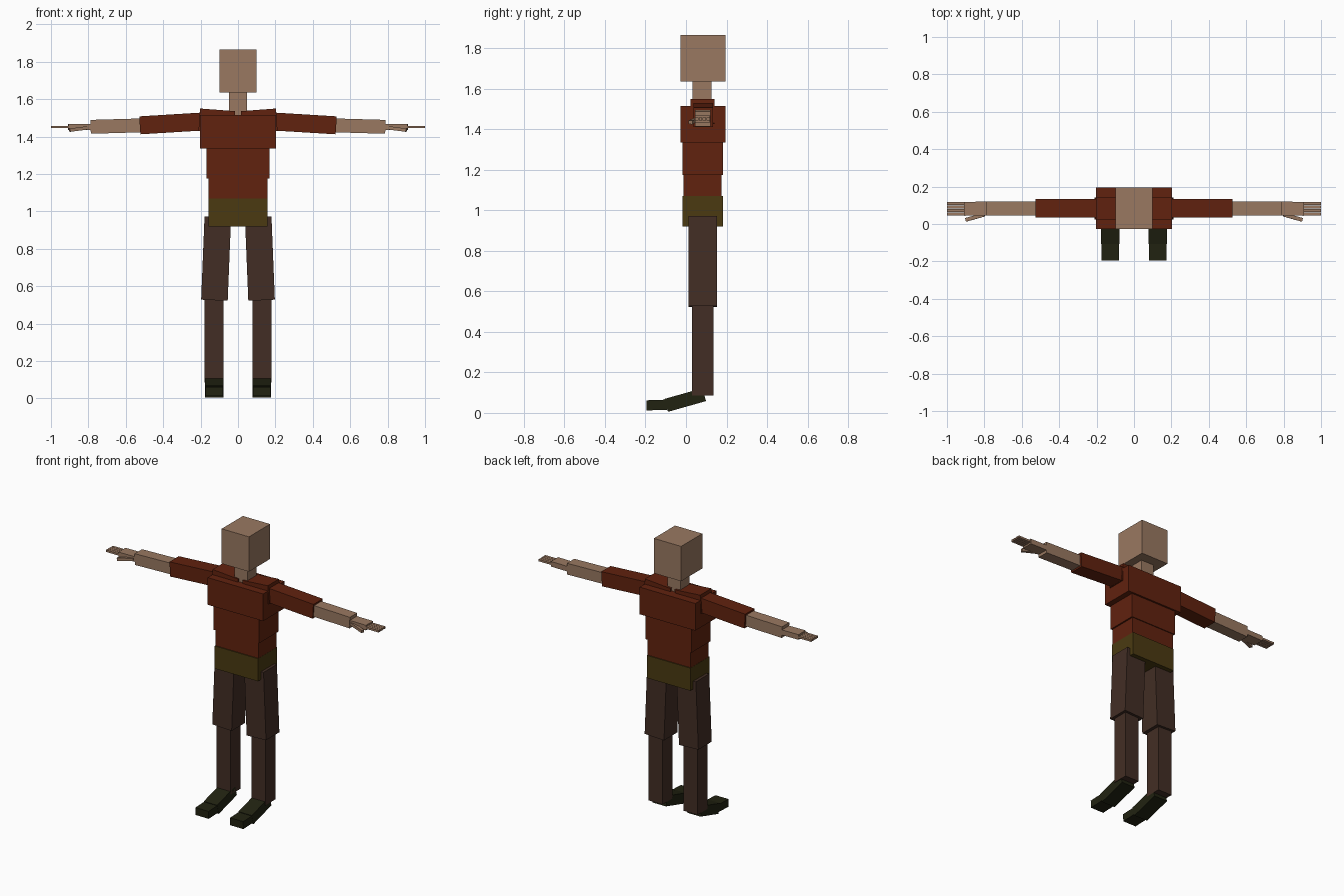
import bpy
from mathutils import Vector, Matrix

if "Cube" in bpy.data.objects:
    bpy.data.objects.remove(bpy.data.objects["Cube"])


def make_material(name, rgb):
    mat = bpy.data.materials.new(name)
    mat.use_nodes = True
    colour = (*rgb, 1)
    mat.diffuse_color = colour
    node = next(n for n in mat.node_tree.nodes if n.type == "BSDF_PRINCIPLED")
    node.inputs["Base Color"].default_value = colour
    return mat


skin = make_material("skin", (0.32, 0.19, 0.12))
shirt = make_material("red_brown_shirt", (0.12, 0.016, 0.0045))
belt = make_material("olive_waist", (0.069, 0.042, 0.0056))
trousers = make_material("brown_trousers", (0.055, 0.027, 0.018))
shoe = make_material("dark_shoe", (0.0155, 0.0165, 0.0056))

X, Y = Vector((1, 0, 0)), Vector((0, 1, 0))


def limb(name, start, end, width, height, side, mat):
    """Box running from start to end; width is measured along side."""
    start, end = Vector(start), Vector(end)
    along = (end - start).normalized()
    side = (side - along * side.dot(along)).normalized()
    up = along.cross(side)
    turn = Matrix((along, side, up)).transposed().to_4x4()
    size = Matrix.Diagonal(((end - start).length, width, height, 1))
    bpy.ops.mesh.primitive_cube_add(size=1)
    obj = bpy.context.object
    obj.name = obj.data.name = name
    obj.data.transform(Matrix.Translation((start + end) / 2) @ turn @ size)
    if obj.data.polygons[0].normal.dot(
            obj.data.polygons[0].center - (start + end) / 2) < 0:
        obj.data.flip_normals()
    obj.data.materials.append(mat)
    return obj


def block(name, half_x, y0, y1, z0, z1, mat):
    """Upright box centred on x = 0."""
    y = (y0 + y1) / 2
    return limb(name, (0, y, z0), (0, y, z1), half_x * 2, y1 - y0, X, mat)


# Head and torso
block("head", 0.1, -0.028, 0.194, 1.635, 1.866, skin)
block("neck", 0.047, 0.032, 0.127, 1.5, 1.64, skin)
block("chest", 0.204, -0.028, 0.194, 1.335, 1.515, shirt)
block("midriff", 0.168, -0.018, 0.182, 1.175, 1.335, shirt)
block("abdomen", 0.158, -0.012, 0.176, 1.065, 1.18, shirt)
block("pelvis", 0.159, -0.018, 0.182, 0.92, 1.07, belt)

for s, tag in ((1, "left"), (-1, "right")):
    def part(name, start, end, width, height, side, mat):
        a, b = ((s * p[0], p[1], p[2]) for p in (start, end))
        limb(f"{tag}_{name}", a, b, width, height, side, mat)

    # Arm
    part("shoulder", (0.02, 0.082, 1.476), (0.207, 0.082, 1.49), 0.118, 0.12, Y, shirt)
    part("upper_arm", (0.18, 0.085, 1.481), (0.525, 0.085, 1.46), 0.098, 0.096, Y, shirt)
    part("forearm", (0.51, 0.083, 1.46), (0.788, 0.083, 1.452), 0.077, 0.074, Y, skin)
    part("hand", (0.78, 0.083, 1.451), (0.908, 0.081, 1.451), 0.074, 0.034, Y, skin)
    part("thumb", (0.8, 0.05, 1.447), (0.9, 0.022, 1.434), 0.02, 0.018, Y, skin)
    for i in range(4):
        y = 0.053 + i * 0.0187
        part(f"finger_{i + 1}", (0.9, y, 1.451), (1.0, y, 1.451), 0.0165, 0.013, Y, skin)

    # Leg
    part("thigh", (0.108, 0.082, 0.97), (0.126, 0.082, 0.525), 0.142, 0.14, X, trousers)
    part("shin", (0.129, 0.083, 0.56), (0.129, 0.083, 0.085), 0.102, 0.105, X, trousers)
    part("foot", (0.127, 0.09, 0.09), (0.127, -0.098, 0.037), 0.098, 0.066, X, shoe)
    part("toe", (0.127, -0.08, 0.041), (0.127, -0.195, 0.037), 0.096, 0.05, X, shoe)
